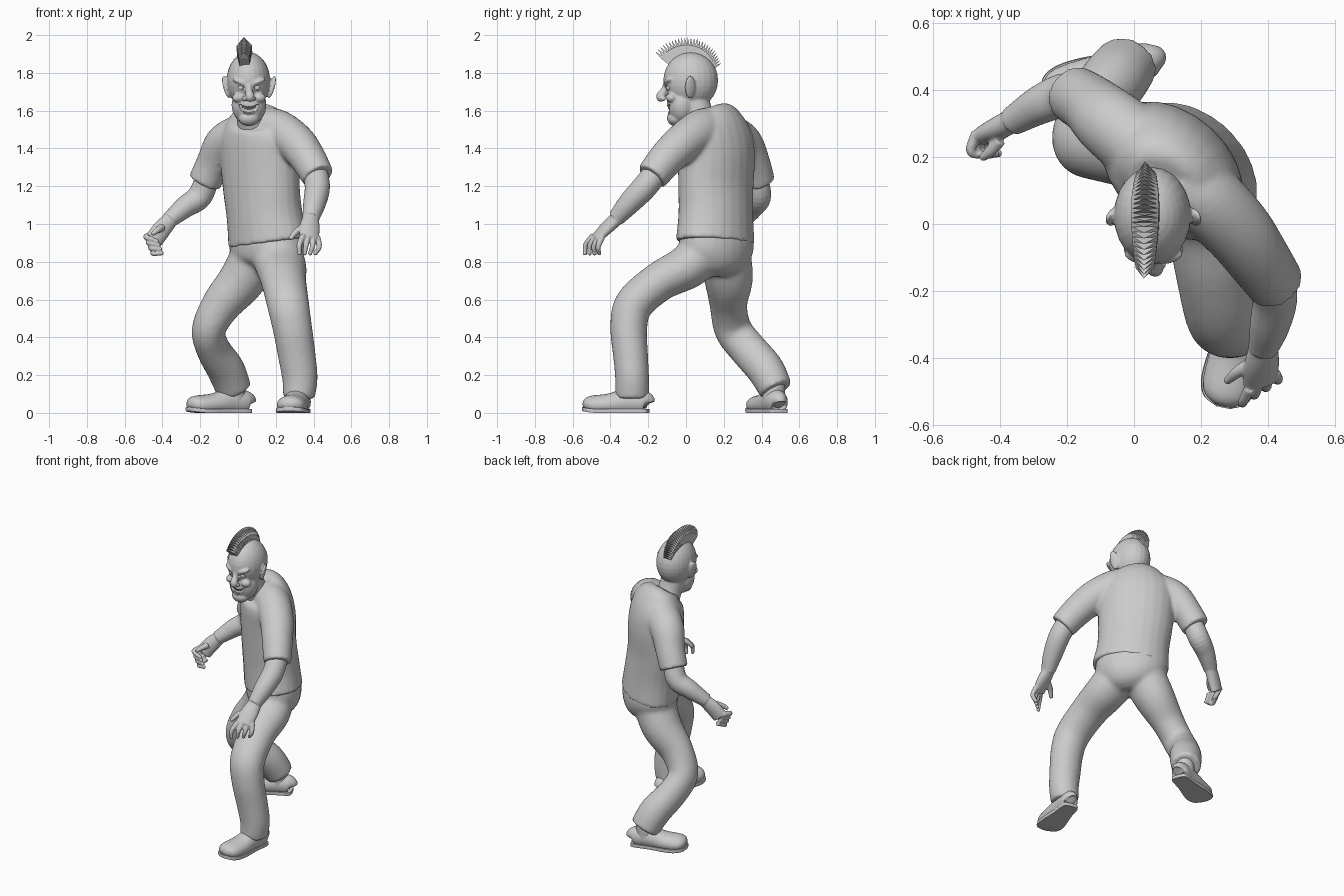
import bpy, bmesh, math
from mathutils import Vector, Matrix, Euler

cube = bpy.data.objects.get("Cube")
if cube:
    bpy.data.objects.remove(cube, do_unlink=True)

grey = bpy.data.materials.new("plain_grey")
grey.use_nodes = True
grey.diffuse_color = (0.6, 0.6, 0.6, 1)
grey.node_tree.nodes["Principled BSDF"].inputs["Base Color"].default_value = grey.diffuse_color

X_AXIS = Vector((1, 0, 0))
Z_AXIS = Vector((0, 0, 1))
SHOULDER_AXIS = Vector((0.73, -0.68, 0))


def spline(stations, steps=6):
    """Smooth path through stations of x, y, z and two radii."""
    pts = [Vector(s if len(s) == 5 else (*s, s[3])) for s in stations]
    pts = [pts[0] * 2 - pts[1]] + pts + [pts[-1] * 2 - pts[-2]]
    path = []
    for p, q, r, s in zip(pts, pts[1:], pts[2:], pts[3:]):
        for k in range(steps):
            t = k / steps
            path.append((q * 2 + (r - p) * t + (p * 2 - q * 5 + r * 4 - s) * t * t
                         + (q * 3 - p - r * 3 + s) * t ** 3) / 2)
    return path + [pts[-2]]


def tube(bm, stations, side=X_AXIS, sides=24):
    """Closed loft of ellipses along a smooth path."""
    path = spline(stations)
    centres = [Vector(p[:3]) for p in path]
    rings = []
    for i, p in enumerate(path):
        along = (centres[min(i + 1, len(path) - 1)] - centres[max(i - 1, 0)]).normalized()
        a = (side - along * side.dot(along)).normalized()
        b = along.cross(a)
        angles = [math.tau * k / sides for k in range(sides)]
        rings.append([bm.verts.new(centres[i] + a * p[3] * math.cos(w) + b * p[4] * math.sin(w))
                      for w in angles])
    for low, high in zip(rings, rings[1:]):
        for k in range(sides):
            n = (k + 1) % sides
            bm.faces.new((low[k], low[n], high[n], high[k]))
    bm.faces.new(rings[0][::-1])
    bm.faces.new(rings[-1])


def ball(bm, centre, radii, turn=(0, 0, 0)):
    place = Matrix.LocRotScale(Vector(centre), Euler(turn), Vector(radii))
    bmesh.ops.create_uvsphere(bm, u_segments=24, v_segments=16, radius=1, matrix=place)


def finish(name, bm, voxel=0, relax=0, smooth=True):
    """Turn the mesh into an object, optionally fusing its pieces."""
    bmesh.ops.recalc_face_normals(bm, faces=bm.faces)
    mesh = bpy.data.meshes.new(name)
    bm.to_mesh(mesh)
    bm.free()
    mesh.materials.append(grey)
    if smooth:
        mesh.shade_smooth()
        mesh.set_sharp_from_angle(angle=math.radians(40))
    obj = bpy.data.objects.new(name, mesh)
    bpy.context.scene.collection.objects.link(obj)
    if voxel:
        fuse = obj.modifiers.new("fuse", 'REMESH')
        fuse.mode = 'VOXEL'
        fuse.voxel_size = voxel
        fuse.use_smooth_shade = True
        blend = obj.modifiers.new("blend", 'SMOOTH')
        blend.factor = 0.5
        blend.iterations = relax
    return obj


# Shirt: twisted torso with two short sleeves growing out of the shoulders
bm = bmesh.new()
tube(bm, [(.16, .155, .9, .24, .178), (.14, .158, 1.05, .225, .172), (.123, .158, 1.2, .232, .167),
          (.115, .16, 1.36, .24, .17), (.11, .15, 1.47, .235, .162),
          (.1, .135, 1.545, .18, .14), (.09, .11, 1.59, .115, .09)], SHOULDER_AXIS)
tube(bm, [(.13, .13, 1.5, .11, .12), (.215, .075, 1.49, .11, .115), (.305, -.015, 1.43, .105),
          (.368, -.1, 1.35, .096), (.425, -.182, 1.25, .086)])
tube(bm, [(.08, .18, 1.49, .11), (.0, .245, 1.465, .11), (-.075, .305, 1.42, .105),
          (-.13, .355, 1.32, .092), (-.178, .385, 1.22, .088)])
finish("shirt", bm, 0.011, 6)

# Trousers: hips and two bent legs
bm = bmesh.new()
tube(bm, [(.155, .16, .97, .215, .165), (.155, .162, .87, .225, .172), (.15, .162, .79, .18, .15),
          (.14, .16, .735, .09, .08)], SHOULDER_AXIS)
tube(bm, [(.195, .11, .87, .13), (.227, .01, .775, .135, .118), (.242, -.14, .695, .12, .105),
          (.265, -.275, .575, .112, .103), (.288, -.303, .45, .105, .098), (.312, -.293, .3, .1, .093),
          (.328, -.285, .18, .094, .09), (.322, -.285, .08, .085, .09)])
tube(bm, [(.11, .2, .87, .13, .14), (.025, .225, .71, .125, .13), (-.09, .225, .57, .105, .1),
          (-.155, .25, .44, .09, .1), (-.13, .33, .335, .09, .1), (-.065, .42, .23, .1),
          (-.02, .478, .12, .095, .09)])
finish("trousers", bm, 0.011, 14)


# Shoes: rounded upper on a thin flat sole
def shoe(name, ankle, yaw):
    place = Matrix.Translation(Vector((*ankle, 0))) @ Matrix.Rotation(yaw, 4, 'Z')
    parts = {
        "upper": (.015, .2, [(0, .085, .05, .02, .03), (0, .07, .06, .052, .06), (0, -.02, .065, .062, .07),
                             (0, -.12, .05, .074, .058), (0, -.2, .045, .076, .052), (0, -.24, .04, .06, .04),
                             (0, -.262, .035, .025, .015)]),
        "sole": (.005, .026, [(0, .09, .015, .015, .03), (0, .075, .015, .05, .05), (0, -.03, .015, .062, .05),
                              (0, -.13, .015, .08, .05), (0, -.2, .015, .082, .05), (0, -.245, .015, .064, .05),
                              (0, -.268, .015, .02, .03)]),
    }
    for part, (low, high, stations) in parts.items():
        bm = bmesh.new()
        tube(bm, stations)
        for v in bm.verts:
            v.co.z = min(max(v.co.z, low), high)
            # Toe springs up a little, the ball of the foot rests on the ground
            v.co.z += .4 * max(0, -.18 - v.co.y) ** 1.5 - .005
        bm.transform(place)
        finish(f"{name}_{part}", bm)
    # Ankle filling the trouser cuff
    bm = bmesh.new()
    tube(bm, [(0, 0, .06, .06), (0, 0, .1, .06), (0, 0, .16, .06)])
    bm.transform(place)
    finish(f"{name}_ankle", bm)


shoe("left_shoe", (.32, -.285), -0.2)
shoe("right_shoe", (-.02, .465), -1.2)


# Arms: forearm, palm, four fingers spread between two edge paths, thumb
def arm(name, forearm, palm, first, last, thumb, palm_side):
    bm = bmesh.new()
    tube(bm, forearm)
    tube(bm, palm, Vector(palm_side))
    for k in range(4):
        joints = [Vector(a).lerp(Vector(b), k / 3) for a, b in zip(first, last)]
        tube(bm, [(*j, r) for j, r in zip(joints, (.017, .015, .011))], Z_AXIS, 10)
        ball(bm, joints[-1], (.012, .012, .012))
    tube(bm, thumb, Z_AXIS, 10)
    finish(name, bm, 0.005, 3)


arm("left_arm",
    [(.4, -.13, 1.31, .065), (.42, -.215, 1.2, .067), (.405, -.3, 1.11, .06), (.385, -.37, 1.03, .045)],
    [(.385, -.365, 1.03, .044, .036), (.38, -.42, .98, .055, .032), (.375, -.475, .925, .052, .022)],
    [(.345, -.49, .94), (.325, -.53, .89), (.325, -.535, .845)],
    [(.42, -.445, .93), (.43, -.465, .88), (.41, -.46, .845)],
    [(.36, -.41, .99, .02), (.31, -.44, .96, .018), (.275, -.47, .92, .012)], (.8, .5, .1))
arm("right_arm",
    [(-.155, .365, 1.27, .062), (-.2, .385, 1.15, .066), (-.28, .355, 1.09, .058), (-.365, .305, 1.02, .043)],
    [(-.36, .31, 1.02, .042, .036), (-.405, .285, .97, .05, .035), (-.445, .265, .915, .05, .03)],
    [(-.47, .27, .94), (-.485, .215, .93), (-.43, .205, .91)],
    [(-.43, .275, .87), (-.45, .22, .845), (-.405, .21, .845)],
    [(-.4, .25, .985, .02), (-.43, .215, .965, .017), (-.455, .195, .945, .011)], (.55, .1, -.8))

# Head: skull, jaw, neck, nose, brows, cheeks and ears fused together
MID = .058
bm = bmesh.new()
ball(bm, (MID - .003, .025, 1.76), (.115, .145, .15))
ball(bm, (MID, -.02, 1.63), (.092, .082, .105))
ball(bm, (MID, -.055, 1.56), (.056, .046, .042))
tube(bm, [(.08, .1, 1.52, .085), (.07, .07, 1.58, .075), (MID, .04, 1.68, .075)])
tube(bm, [(MID, -.105, 1.745, .014), (MID, -.115, 1.71, .017), (.063, -.133, 1.675, .025), (.063, -.125, 1.65, .014)])
for s in (-1, 1):
    ball(bm, (MID + s * .045, -.096, 1.753), (.046, .022, .015), (0, -s * .35, s * .25))
    ball(bm, (MID + s * .055, -.076, 1.668), (.034, .03, .026))
    ball(bm, (MID + s * .024, -.12, 1.663), (.014, .014, .013))
    ball(bm, (MID + s * .12, .022, 1.725), (.013, .03, .062), (.1, s * .25, s * .4))
head = finish("head", bm, 0.0055, 4)

# Eye sockets and a wide grin are cut from the face
bm = bmesh.new()
for s in (-1, 1):
    ball(bm, (MID + s * .043, -.116, 1.722), (.025, .024, .013), (0, -s * .3, 0))
tube(bm, [(MID - .055, -.09, 1.632, .005, .02), (MID - .03, -.105, 1.608, .019, .03),
          (MID, -.108, 1.598, .025, .032), (MID + .03, -.105, 1.608, .019, .03),
          (MID + .055, -.09, 1.632, .005, .02)], Z_AXIS)
cutter = finish("face_cutter", bm)
cutter.hide_render = True
cutter.display_type = 'WIRE'
cutter.hide_set(True)
carve = head.modifiers.new("carve", 'BOOLEAN')
carve.operation = 'DIFFERENCE'
carve.object = cutter

for s, name in ((-1, "right_eye"), (1, "left_eye")):
    bm = bmesh.new()
    ball(bm, (MID + s * .043, -.088, 1.722), (.017, .017, .017))
    finish(name, bm)

# Teeth: upper and lower rows of small pegs
bm = bmesh.new()
for row, drop, count in ((1.615, 0, 6), (1.584, math.pi, 5)):
    for k in range(count):
        dx = (k - (count - 1) / 2) * .013
        spot = Vector((MID + dx, -.09 + dx * dx * 6, row + dx * dx * 8))
        bmesh.ops.create_cone(bm, cap_ends=True, segments=8, radius1=.003, radius2=.007, depth=.02,
                              matrix=Matrix.Translation(spot) @ Matrix.Rotation(drop, 4, 'X'))
finish("teeth", bm)

# Mohawk: fan of pointed plates packed side by side over the skull
bm = bmesh.new()
COUNT = 27
for k in range(COUNT):
    t = k / (COUNT - 1)
    reach = .245 - .055 * t * t
    wide = .027 + .014 * math.sin(math.pi * t)
    place = (Matrix.Translation((.044, .025, 1.755)) @ Matrix.Rotation(math.radians(50 - 109 * t), 4, 'X')
             @ Matrix.Rotation(-.06, 4, 'Y'))
    corners = [(x * wide, y * .0075, z) for x in (-1, 1) for y in (-1, 1)
               for z in (.125, reach - .045)]
    spike = [bm.verts.new(place @ Vector(c)) for c in corners + [(0, 0, reach)]]
    bmesh.ops.convex_hull(bm, input=spike)
finish("mohawk", bm, smooth=False)
